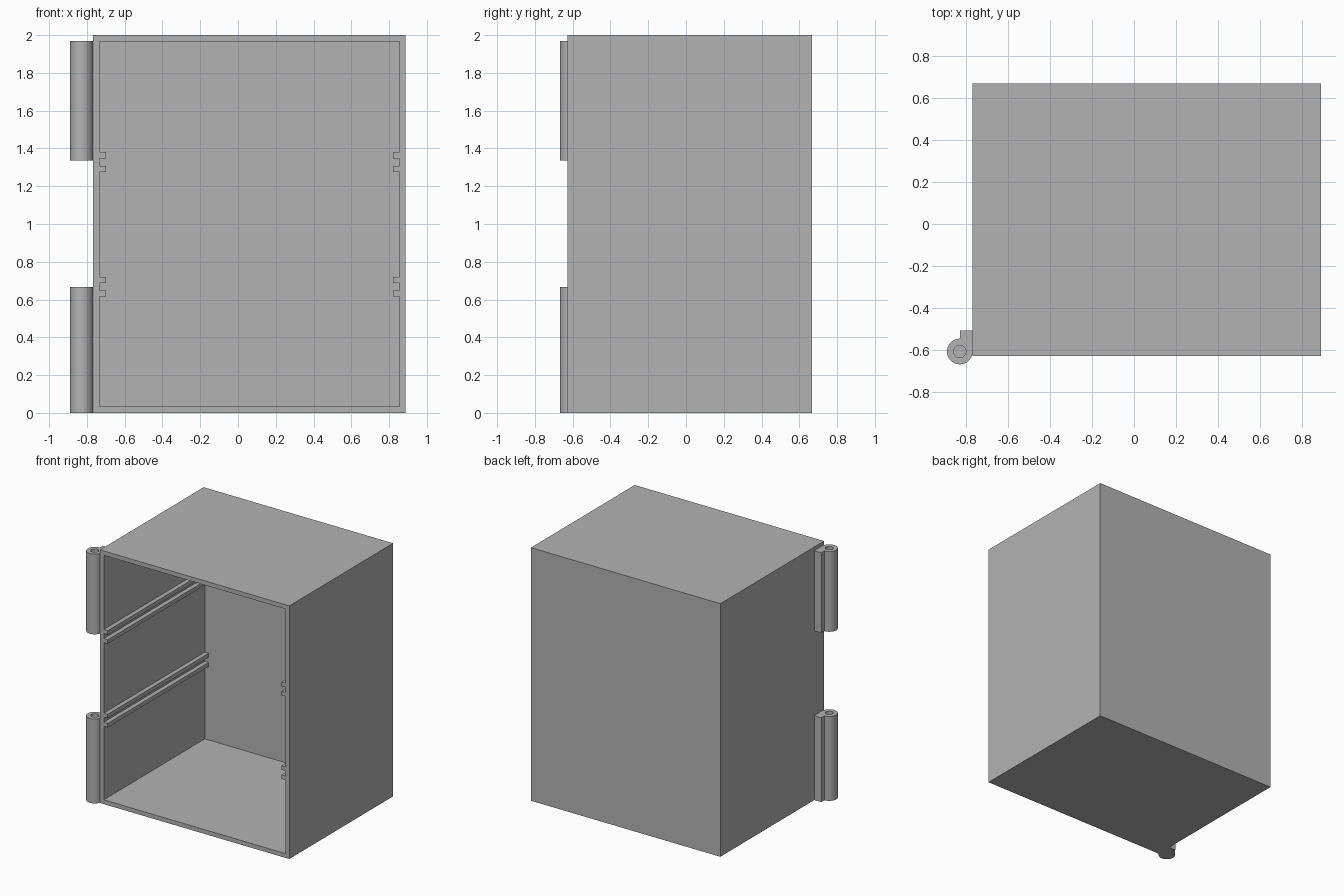
import bpy, bmesh, math
from mathutils import Vector

if "Cube" in bpy.data.objects:
    bpy.data.objects.remove(bpy.data.objects["Cube"], do_unlink=True)

LEFT, RIGHT = -0.767, 0.888      # cabinet sides
FRONT, BACK = -0.628, 0.667
HEIGHT, WALL = 2.0, 0.034
PIN_X, PIN_Y, BARREL_R, HOLE_R = -0.828, -0.606, 0.061, 0.029

grey = bpy.data.materials.new("light grey")
grey.use_nodes = True
grey.diffuse_color = (0.45, 0.45, 0.45, 1)
grey.node_tree.nodes["Principled BSDF"].inputs["Base Color"].default_value = grey.diffuse_color


def prism(name, outline, along):
    """Extrude a closed outline of 3D points along a vector."""
    bm = bmesh.new()
    face = bm.faces.new([bm.verts.new(p) for p in outline])
    new = bmesh.ops.extrude_face_region(bm, geom=[face])["geom"]
    bmesh.ops.translate(bm, vec=Vector(along),
                        verts=[v for v in new if isinstance(v, bmesh.types.BMVert)])
    bmesh.ops.recalc_face_normals(bm, faces=bm.faces)
    mesh = bpy.data.meshes.new(name)
    bm.to_mesh(mesh)
    bm.free()
    mesh.materials.append(grey)
    obj = bpy.data.objects.new(name, mesh)
    bpy.context.collection.objects.link(obj)
    return obj


def carve(obj, cutter):
    """Subtract the cutter, then discard it."""
    cutter.hide_render = True
    mod = obj.modifiers.new("carve", "BOOLEAN")
    mod.operation, mod.solver, mod.object = "DIFFERENCE", "EXACT", cutter
    bpy.context.view_layer.objects.active = obj
    bpy.ops.object.modifier_apply(modifier=mod.name)
    bpy.data.objects.remove(cutter, do_unlink=True)


def arc(radius, start, end, z, steps=48):
    angles = [math.radians(start + (end - start) * i / steps) for i in range(steps + 1)]
    return [(PIN_X + radius * math.cos(a), PIN_Y + radius * math.sin(a), z) for a in angles]


# Cabinet: a solid block hollowed by a cavity whose notches leave the shelf rails
cabinet = prism("cabinet", [(LEFT, FRONT, 0), (RIGHT, FRONT, 0),
                            (RIGHT, FRONT, HEIGHT), (LEFT, FRONT, HEIGHT)],
                (0, BACK - FRONT, 0))
middle = (LEFT + RIGHT) / 2
half = (RIGHT - LEFT) / 2 - WALL
side = [(half, WALL)]
for shelf_z in (0.667, 1.328):
    for rail_z in (shelf_z - 0.036, shelf_z + 0.036):
        low, high = rail_z - 0.016, rail_z + 0.016
        side += [(half, low), (half - WALL, low), (half - WALL, high), (half, high)]
side.append((half, HEIGHT - WALL))
loop = side + [(-x, z) for x, z in reversed(side)]
cavity = prism("cavity_cutter", [(middle + x, FRONT - 0.1, z) for x, z in loop],
               (0, BACK - WALL - FRONT + 0.1, 0))
carve(cabinet, cavity)

# Hinge knuckles: a barrel with a square tab reaching the cabinet side
for name, low, high, hole_low in (("lower_hinge", 0, 0.667, WALL),
                                  ("upper_hinge", 1.336, 1.97, 1.3)):
    tab_y = PIN_Y + 0.1
    outline = arc(BARREL_R, 90, 360, low) + [(LEFT, tab_y, low), (PIN_X, tab_y, low)]
    hinge = prism(name, outline, (0, 0, high - low))
    pin_hole = prism("pin_hole_cutter", arc(HOLE_R, 0, 360, hole_low)[:-1],
                     (0, 0, high - hole_low + 0.1))
    carve(hinge, pin_hole)
    bpy.ops.object.select_all(action="DESELECT")
    hinge.select_set(True)
    bpy.context.view_layer.objects.active = hinge
    bpy.ops.object.shade_smooth_by_angle(angle=math.radians(30))
